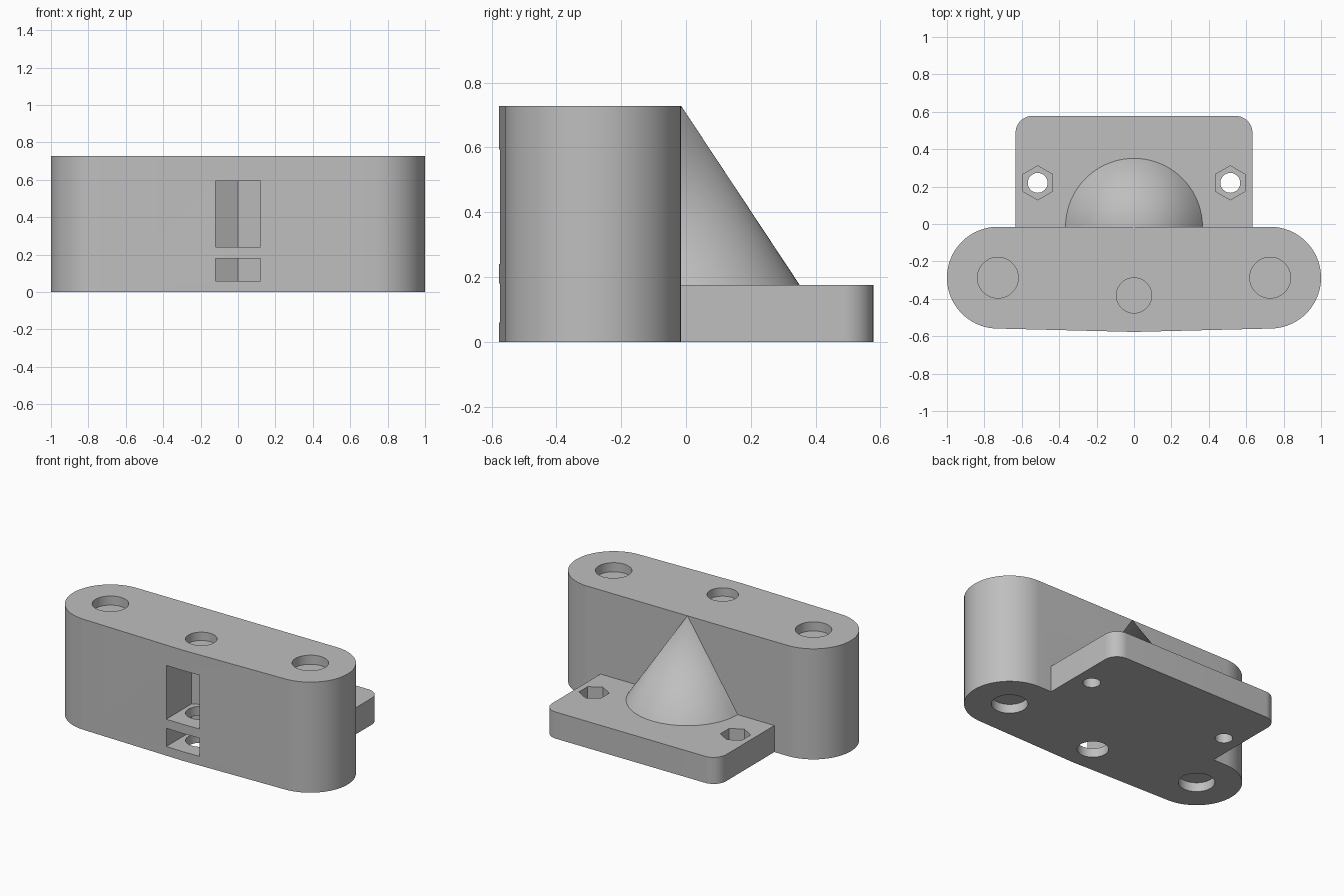
import bpy
import bmesh
import math
from mathutils import Vector
from mathutils.geometry import convex_hull_2d

cube = bpy.data.objects.get("Cube")
if cube:
    bpy.data.objects.remove(cube, do_unlink=True)

HEIGHT, PLATE_TOP, BACK = 0.728, 0.175, -0.015
END_X, END_Y = 0.728, -0.287
NUT_Y = -0.382

grey = bpy.data.materials.new("plain grey")
grey.use_nodes = True
grey.diffuse_color = (0.52, 0.52, 0.52, 1)
grey.node_tree.nodes["Principled BSDF"].inputs["Base Color"].default_value = grey.diffuse_color


def circle(x, y, r, n=64, start=0.0):
    return [Vector((x + r * math.cos(start + math.tau * i / n),
                    y + r * math.sin(start + math.tau * i / n))) for i in range(n)]


def hexagon(x, y, r):
    return circle(x, y, r, 6, math.pi / 2)


def hull(points):
    return [points[i] for i in convex_hull_2d(points)]


def finish(name, bm):
    bmesh.ops.recalc_face_normals(bm, faces=bm.faces)
    mesh = bpy.data.meshes.new(name)
    bm.to_mesh(mesh)
    bm.free()
    mesh.materials.append(grey)
    obj = bpy.data.objects.new(name, mesh)
    bpy.context.collection.objects.link(obj)
    return obj


def prism(name, outline, z0, z1):
    bm = bmesh.new()
    face = bm.faces.new([bm.verts.new((p.x, p.y, z0)) for p in outline])
    top = bmesh.ops.extrude_face_region(bm, geom=[face])["geom"]
    bmesh.ops.translate(bm, vec=(0, 0, z1 - z0),
                        verts=[v for v in top if isinstance(v, bmesh.types.BMVert)])
    return finish(name, bm)


def combine(target, tool, operation):
    mod = target.modifiers.new(operation.lower(), "BOOLEAN")
    mod.operation, mod.solver, mod.object = operation, "EXACT", tool
    bpy.context.view_layer.objects.active = target
    bpy.ops.object.modifier_apply(modifier=mod.name)
    bpy.data.objects.remove(tool, do_unlink=True)


def cut(target, outline, z0, z1):
    combine(target, prism("cutter", outline, z0, z1), "DIFFERENCE")


# Rounded block: hull of two end posts and the nut housing
body = prism("mount_body", hull(circle(-END_X, END_Y, 0.272, 96) + circle(END_X, END_Y, 0.272, 96)
                                + circle(0, NUT_Y, 0.195, 96)), 0, HEIGHT)

# Foot plate with two rounded rear corners, fused to the block
corners = [Vector((-0.633, -0.15)), Vector((0.633, -0.15))]
plate = prism("foot_plate", hull(corners + circle(-0.543, 0.488, 0.09)
                                 + circle(0.543, 0.488, 0.09)), 0, PLATE_TOP)
combine(body, plate, "UNION")

# End sockets, screw holes and hexagonal nut recesses
for side in (-1, 1):
    socket = circle(side * END_X, END_Y, 0.109)
    cut(body, socket, HEIGHT - 0.06, HEIGHT + 0.1)
    cut(body, socket, -0.1, 0.06)
    cut(body, circle(side * 0.515, 0.22, 0.053, 48), -0.1, 0.3)
    cut(body, hexagon(side * 0.515, 0.22, 0.091), 0.085, 0.3)

# Front nut slots, pointed at the back
slot = hull(hexagon(0, NUT_Y, 0.139) + [Vector((-0.12, -0.8)), Vector((0.12, -0.8))])
cut(body, slot, 0.06, 0.18)
cut(body, slot, 0.24, 0.594)

# Central bore below the slots, and a blind one in the top
bore = circle(0, NUT_Y, 0.094)
cut(body, bore, -0.1, 0.3)
cut(body, bore, HEIGHT - 0.055, HEIGHT + 0.1)

# Half-cone brace behind the block
bm = bmesh.new()
bmesh.ops.create_cone(bm, cap_ends=True, segments=96, radius1=0.366, radius2=0,
                      depth=HEIGHT - PLATE_TOP)
bmesh.ops.translate(bm, verts=bm.verts, vec=(0, BACK, (HEIGHT + PLATE_TOP) / 2))
cutting = bmesh.ops.bisect_plane(bm, geom=bm.verts[:] + bm.edges[:] + bm.faces[:],
                                 plane_co=(0, BACK, 0), plane_no=(0, -1, 0), clear_outer=True)
bmesh.ops.holes_fill(bm, edges=[e for e in bm.edges if e.is_boundary])
brace = finish("cone_brace", bm)

# Smooth curved walls, keep edges crisp
for obj in (body, brace):
    bpy.ops.object.select_all(action="DESELECT")
    obj.select_set(True)
    bpy.context.view_layer.objects.active = obj
    bpy.ops.object.shade_smooth_by_angle(angle=math.radians(30))
